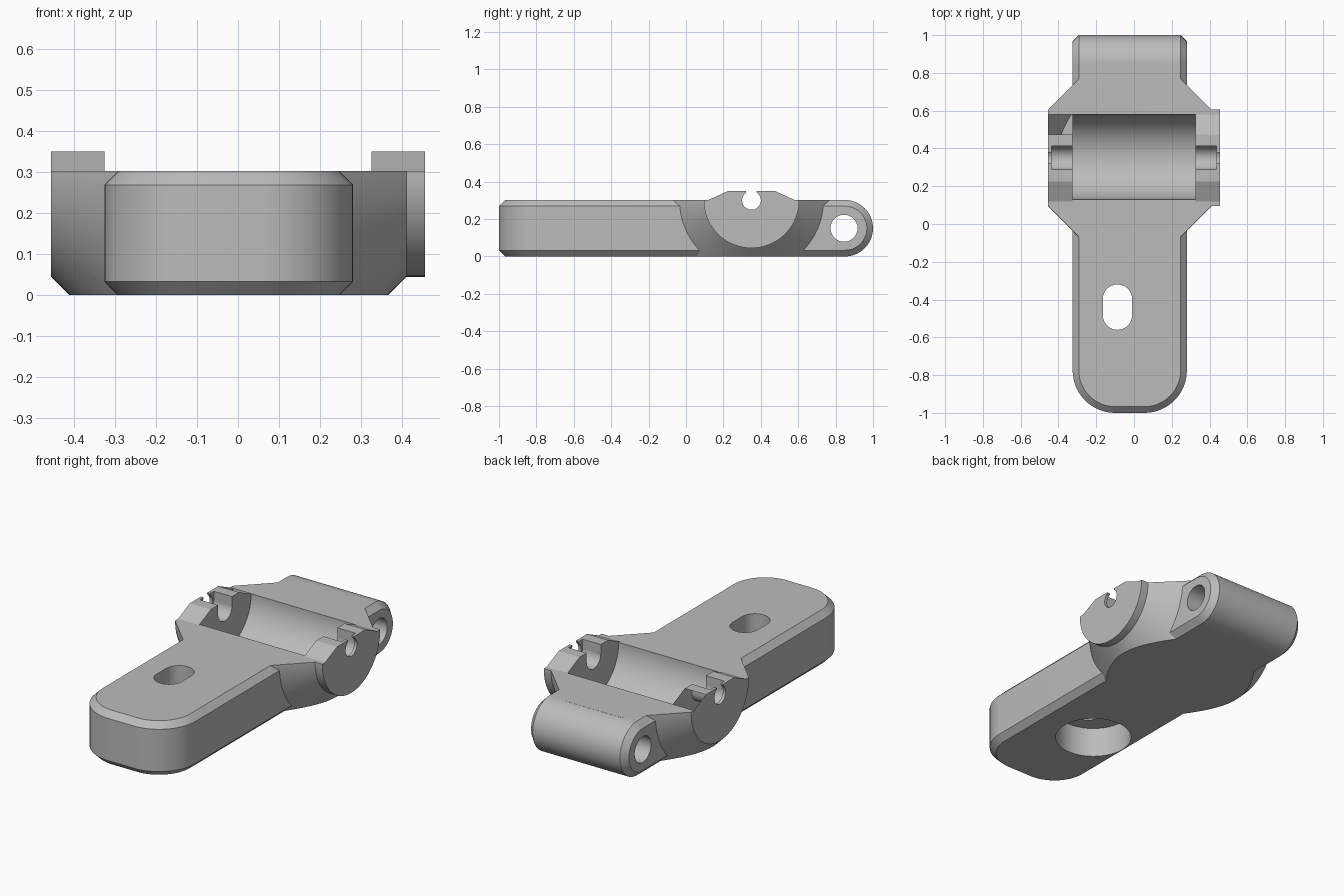
import bpy, bmesh
from math import sin, cos, pi

if "Cube" in bpy.data.objects:
    bpy.data.objects.remove(bpy.data.objects["Cube"])

H = 0.302              # body thickness
MID = -0.0225          # centre line of the body
HALF = 0.3025          # half width of the body
CH = 0.033             # chamfer
HUB_Y, HUB_Z = 0.35, 0.30

grey = bpy.data.materials.new("plain grey")
grey.use_nodes = True
grey.diffuse_color = (0.5, 0.5, 0.5, 1)
grey.node_tree.nodes["Principled BSDF"].inputs["Base Color"].default_value = (0.5, 0.5, 0.5, 1)


def arc(cx, cy, r, start, end, n):
    """Points on an arc; angles in half turns."""
    return [(cx + r * cos(pi * (start + (end - start) * i / n)),
             cy + r * sin(pi * (start + (end - start) * i / n))) for i in range(n + 1)]


def circle(cx, cy, r, n=72):
    return arc(cx, cy, r, 0, 2, n)[:-1]


def loft(name, axis, sections):
    """Skin a solid through (position, outline) sections along the x or z axis."""
    bm = bmesh.new()
    rings = []
    for t, outline in sections:
        rings.append([bm.verts.new((t, u, v) if axis == "x" else (u, v, t)) for u, v in outline])
    n = len(rings[0])
    for a, b in zip(rings, rings[1:]):
        for i in range(n):
            j = (i + 1) % n
            bm.faces.new((a[i], a[j], b[j], b[i]))
    bm.faces.new(rings[0])
    bm.faces.new(rings[-1])
    bmesh.ops.recalc_face_normals(bm, faces=bm.faces)
    mesh = bpy.data.meshes.new(name)
    bm.to_mesh(mesh)
    bm.free()
    mesh.materials.append(grey)
    ob = bpy.data.objects.new(name, mesh)
    bpy.context.collection.objects.link(ob)
    return ob


def prism(name, axis, a, b, outline):
    return loft(name, axis, [(a, outline), (b, outline)])


def rect(u0, u1, v0, v1):
    return [(u0, v0), (u1, v0), (u1, v1), (u0, v1)]


def combine(target, tool, operation):
    mod = target.modifiers.new(operation.lower(), "BOOLEAN")
    mod.operation = operation
    mod.solver = "EXACT"
    mod.object = tool
    bpy.context.view_layer.objects.active = target
    bpy.ops.object.modifier_apply(modifier=mod.name)
    bpy.data.objects.remove(tool)


# Front arm: rounded plan with chamfered top and bottom rims
def arm_plan(inset):
    r = 0.225
    side = HALF - r
    y = r - 1
    return ([(MID + HALF - inset, 0.4), (MID - HALF + inset, 0.4)]
            + arc(MID - side, y, r - inset, 1, 1.5, 16)
            + arc(MID + side, y, r - inset, 1.5, 2, 16))


body = loft("hinge_arm", "z", [(0, arm_plan(CH)), (CH, arm_plan(0)),
                               (H - CH, arm_plan(0)), (H, arm_plan(CH))])


# Back knuckle: round-ended side profile with chamfered side rims
def knuckle_side(inset):
    r = H / 2
    return ([(0.3, H - inset), (0.3, inset)]
            + arc(1 - r, r, r - inset, -0.5, 0.5, 32))


left, right = MID - HALF, MID + HALF
knuckle = loft("back_knuckle", "x", [(left, knuckle_side(CH)), (left + CH, knuckle_side(0)),
                                     (right - CH, knuckle_side(0)), (right, knuckle_side(CH))])

# Double-cone hub with a disc on the left side, trimmed flat above and below
hub = loft("hub", "x", [(x, circle(HUB_Y, HUB_Z, r, 96)) for x, r in
                        ((-0.455, 0.255), (-0.2, 0.51), (0.155, 0.51), (0.41, 0.255), (0.455, 0.255))])
combine(hub, prism("hub_trim", "z", 0, H, rect(-1, 1, -1, 1)), "INTERSECT")
combine(body, hub, "UNION")
combine(body, knuckle, "UNION")

# Raised bearing ears
for s in (-1, 1):
    ear = prism("ear", "x", s * 0.325, s * 0.455,
                [(0.12, 0.22), (0.58, 0.22), (0.58, H), (0.475, 0.35), (0.225, 0.35), (0.12, H)])
    combine(body, ear, "UNION")

# Half-round trough between the ears
combine(body, prism("trough", "x", -0.325, 0.325, circle(0.355, HUB_Z, 0.225, 96)), "DIFFERENCE")

# Pin seats: wide open seat inside, narrow-necked eye through the outer wall
for s in (-1, 1):
    for start, end, r, neck in ((0.3, 0.438, 0.062, 0.062), (0.42, 0.5, 0.05, 0.028)):
        seat = ([(HUB_Y + neck, 0.45)]
                + [(HUB_Y - neck, 0.45)])
        lip = HUB_Z + max(r * r - neck * neck, 0) ** 0.5
        combine(body, prism("pin_eye", "x", s * start, s * end, circle(HUB_Y, HUB_Z, r)), "DIFFERENCE")
        combine(body, prism("pin_neck", "x", s * start, s * end,
                            seat + [(HUB_Y - neck, lip - 0.002), (HUB_Y + neck, lip - 0.002)]), "DIFFERENCE")

# Cross hole through the knuckle
combine(body, prism("cross_hole", "x", -0.6, 0.6, circle(0.845, H / 2, 0.072)), "DIFFERENCE")

# Oblong screw slot with a round counterbore underneath
SX, SY = -0.0875, -0.44
slot = arc(SX, SY + 0.0425, 0.0775, 0, 1, 24) + arc(SX, SY - 0.0425, 0.0775, 1, 2, 24)
combine(body, prism("slot", "z", -0.1, 0.5, slot), "DIFFERENCE")
combine(body, prism("counterbore", "z", -0.1, 0.17, circle(SX, SY, 0.2)), "DIFFERENCE")

# Smooth curved faces, keep machined edges crisp
bpy.ops.object.select_all(action="DESELECT")
body.select_set(True)
bpy.context.view_layer.objects.active = body
bpy.ops.object.shade_smooth_by_angle(angle=pi / 9)
